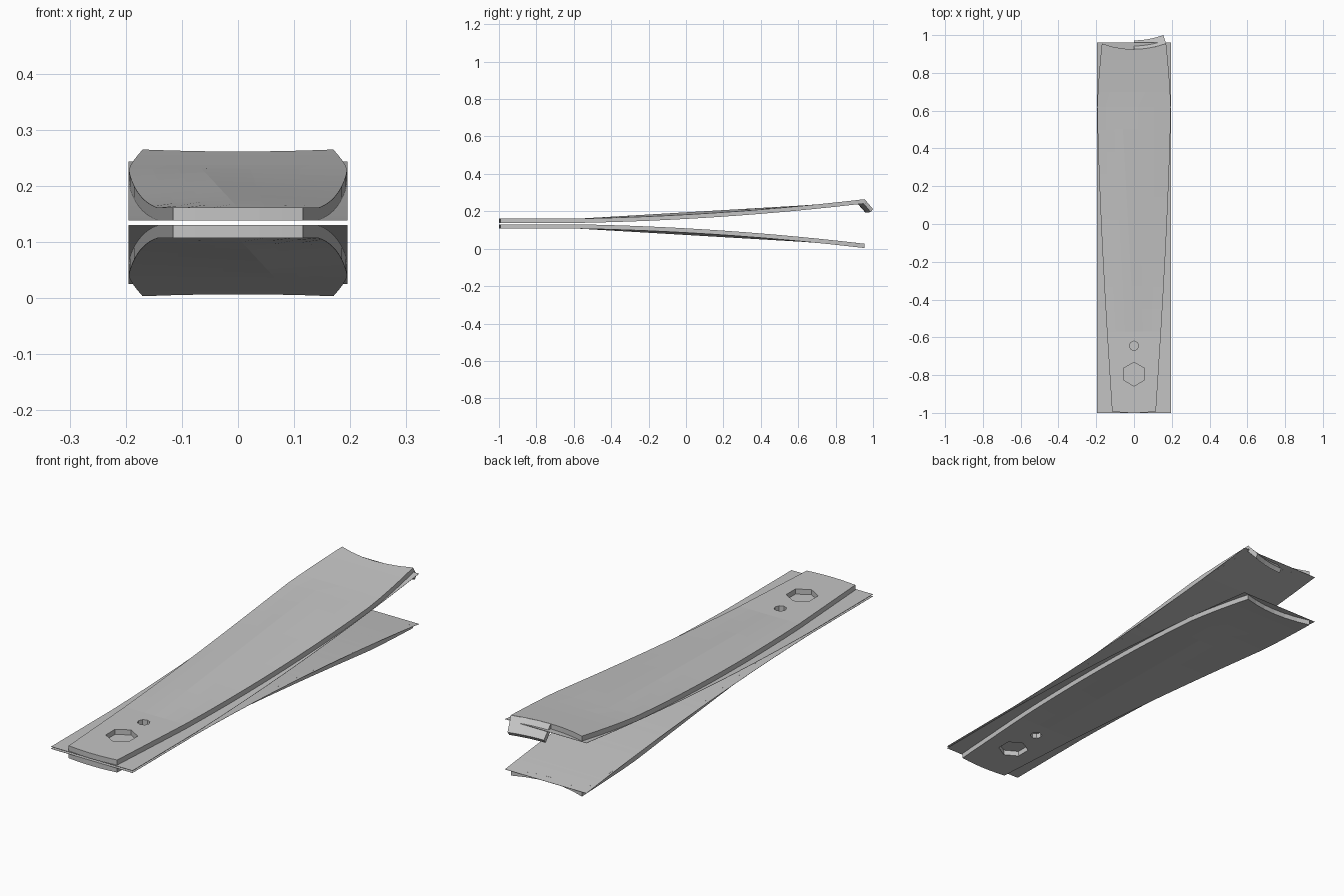
import bpy, math

if "Cube" in bpy.data.objects:
    bpy.data.objects.remove(bpy.data.objects["Cube"])

steel = bpy.data.materials.new("brushed steel grey")
steel.diffuse_color = (0.55, 0.55, 0.55, 1)
steel.use_nodes = True
steel.node_tree.nodes["Principled BSDF"].inputs["Base Color"].default_value = steel.diffuse_color

MID = 0.134          # height of the split between both halves
GAP, THICK = 0.004, 0.023
COLS = [-1, -0.67, -0.33, 0, 0.33, 0.67, 1]


def make(name, verts, faces):
    me = bpy.data.meshes.new(name)
    me.from_pydata(verts, [], faces)
    me.materials.append(steel)
    ob = bpy.data.objects.new(name, me)
    bpy.context.collection.objects.link(ob)
    return ob


def loft(rings):
    """Closed solid from equal-length rings."""
    n = len(rings[0])
    verts = [v for r in rings for v in r]
    faces = [(i * n + j, (i + 1) * n + j, (i + 1) * n + (j + 1) % n, i * n + (j + 1) % n)
             for i in range(len(rings) - 1) for j in range(n)]
    h = n // 2
    for k, base in enumerate((0, (len(rings) - 1) * n)):
        for j in range(h - 1):
            f = (base + j, base + j + 1, base + n - 2 - j, base + n - 1 - j)
            faces.append(f if k == 0 else f[::-1])
    return verts, faces


def fix_normals(ob):
    import bmesh
    bm = bmesh.new()
    bm.from_mesh(ob.data)
    bmesh.ops.recalc_face_normals(bm, faces=bm.faces)
    bm.to_mesh(ob.data)
    bm.free()


def rise(y):
    """Bend of the spring arm above its flat tail."""
    t = max(0, y + 0.57)
    return 0.0183 * t + 0.0326 * t * t


def half_width(y):
    if y < 0.6:
        return 0.116 + 0.079 * math.sin((y + 1) / 1.6 * math.pi / 2.6) / math.sin(math.pi / 2.6)
    return 0.195 - 0.025 * ((y - 0.6) / 0.355) ** 1.5


def crown(y):
    """Extra height and sideways drift of the ridge line on the outer face."""
    if y < -0.57 or y > 0.62:
        return 0, 0
    s = (y + 0.57) / 1.19
    return max(0, 0.07 * s - rise(y)), -0.065 * s


def arm(name, side):
    rows = [-1, -0.57] + [-0.57 + 1.19 * i / 10 for i in range(1, 11)] + [0.7, 0.78, 0.87, 0.955]
    rings = []
    for y in rows:
        w, (up, drift) = half_width(y), crown(y)
        outer, inner = [], []
        for u in COLS:
            yy = y
            if y == -1:
                yy = y + 0.008 * u * u
            elif y == rows[-1]:
                yy = y - 0.03 * (1 - u * u)
            x = u * w + drift * (1 - abs(u))
            z = GAP + rise(yy)
            outer.append((x * side, yy, MID + side * (z + THICK + up * (1 - abs(u)))))
            inner.append((x * side, yy, MID + side * z))
        rings.append(outer + inner[::-1])
    ob = make(name, *loft(rings))
    fix_normals(ob)
    return ob


def liner(name, side):
    """Full-width thin sheet on the inner face of the arm."""
    ys = [-1, -0.57] + [-0.57 + 1.53 * i / 12 for i in range(1, 13)]
    rings = []
    for y in ys:
        z = GAP + rise(y)
        rings.append([(x, y, MID + side * (z + d)) for x, d in
                      ((-0.195, 0.001), (0.195, 0.001), (0.195, 0), (-0.195, 0))])
    fix_normals(make(name, *loft(rings)))


# Rivet hole and pin hole cutters
cutters = []
for name, y, r, n in (("rivet_hole_cutter", -0.795, 0.063, 6), ("pin_hole_cutter", -0.645, 0.025, 8)):
    ring = [(r * math.sin(2 * math.pi * i / n), y + r * math.cos(2 * math.pi * i / n)) for i in range(n)]
    verts = [(a, b, z) for z in (0, 0.3) for a, b in ring]
    faces = [tuple(range(n)), tuple(range(n, 2 * n))]
    faces += [(i, (i + 1) % n, n + (i + 1) % n, n + i) for i in range(n)]
    c = make(name, verts, faces)
    fix_normals(c)
    c.hide_render = True
    c.hide_viewport = True
    cutters.append(c)

# Upper and lower arms with their liners
for label, side in (("upper", 1), ("lower", -1)):
    a = arm(label + "_arm", side)
    for c in cutters:
        m = a.modifiers.new(c.name, 'BOOLEAN')
        m.operation = 'DIFFERENCE'
        m.solver = 'EXACT'
        m.object = c
    liner(label + "_liner", side)

# Cutting blade, bent down from the right half of the upper tip
rings = []
for i in range(6):
    x = 0.17 * i / 5
    k = (i / 5) ** 2
    ys, ye = 0.925 + 0.03 * k, 0.972 + 0.028 * k
    xe = x * 0.91
    zs = MID + GAP + THICK + rise(ys)
    rings.append([(x, ys, zs), (xe, ye, zs - 0.053),
                  (xe, ye - 0.012, zs - 0.069), (x, ys - 0.006, zs - THICK)])
fix_normals(make("cutting_blade", *loft(rings)))
